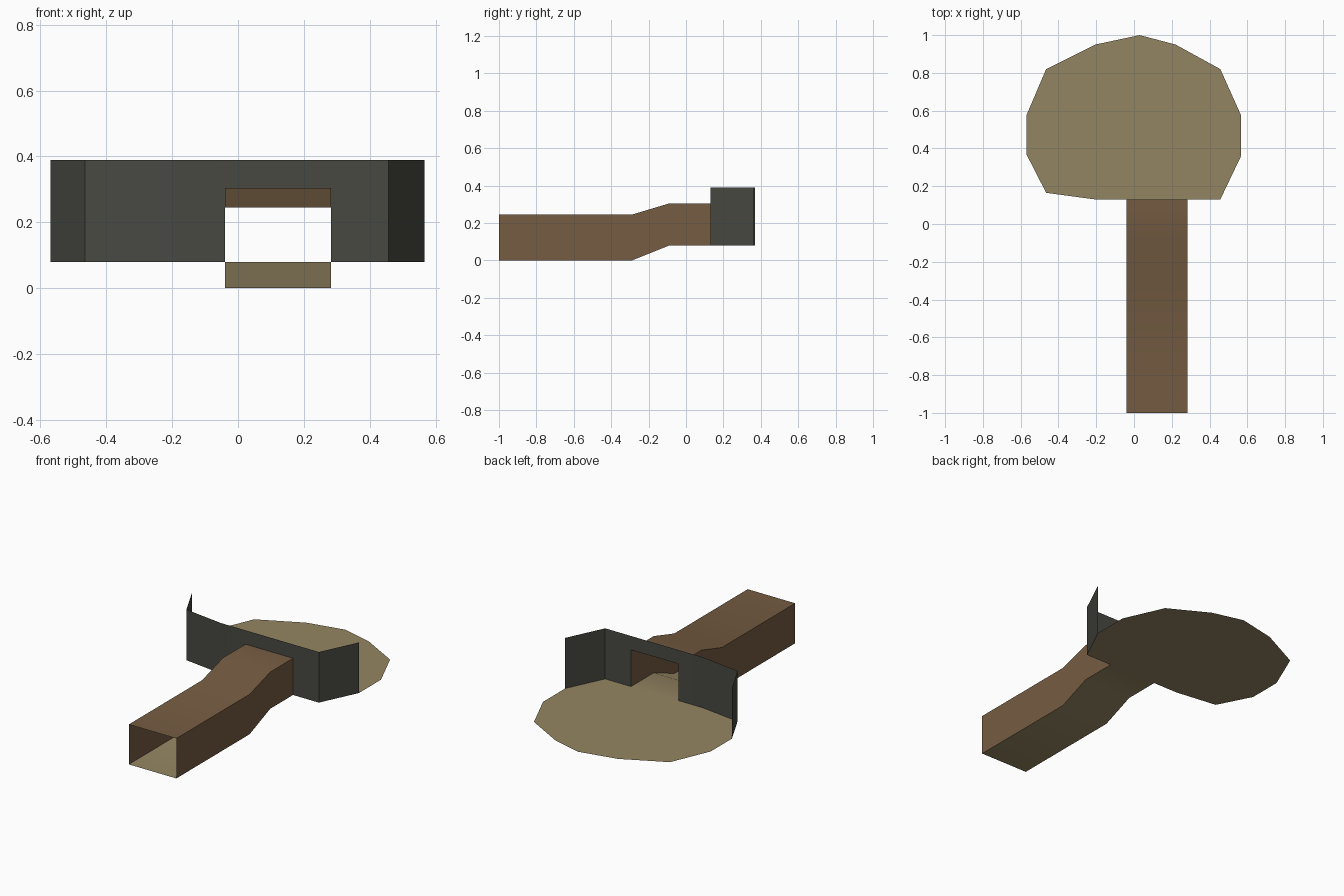
import bpy, bmesh, math

if "Cube" in bpy.data.objects:
    bpy.data.objects.remove(bpy.data.objects["Cube"])


def material(name, rgb):
    m = bpy.data.materials.new(name)
    m.diffuse_color = (*rgb, 1)
    m.use_nodes = True
    m.node_tree.nodes["Principled BSDF"].inputs["Base Color"].default_value = m.diffuse_color
    return m


tan = material("sandy floor", (0.296, 0.233, 0.122))
brown = material("brown earth", (0.178, 0.107, 0.054))
grey = material("dark stone", (0.065, 0.065, 0.055))


def sheet(name, rows, mat, skip=()):
    """Grid surface through rows of points, leaving out skipped (row, column) cells."""
    bm = bmesh.new()
    grid = [[bm.verts.new(p) for p in row] for row in rows]
    for r in range(len(grid) - 1):
        for c in range(len(grid[r]) - 1):
            if (r, c) not in skip:
                bm.faces.new((grid[r][c], grid[r][c + 1],
                              grid[r + 1][c + 1], grid[r + 1][c]))
    finish(name, bm, mat)


def finish(name, bm, mat):
    me = bpy.data.meshes.new(name)
    bm.to_mesh(me)
    bm.free()
    me.materials.append(mat)
    ob = bpy.data.objects.new(name, me)
    bpy.context.collection.objects.link(ob)
    bpy.ops.object.select_all(action='DESELECT')
    bpy.context.view_layer.objects.active = ob
    ob.select_set(True)
    bpy.ops.object.shade_smooth_by_angle(angle=math.radians(30))


FLOOR, DOOR, TOP = 0.08, 0.305, 0.39
LEFT, RIGHT = -0.04, 0.282

# Corridor stations: y, floor height, ceiling height
path = [(-1, 0, 0.245), (-0.29, 0, 0.245), (-0.09, FLOOR, DOOR), (0.13, FLOOR, DOOR)]

# Corridor floor, ceiling and side walls
sheet("corridor_floor", [[(LEFT, y, f), (RIGHT, y, f)] for y, f, c in path], tan)
sheet("corridor_ceiling", [[(LEFT, y, c), (RIGHT, y, c)] for y, f, c in path], brown)
for side, x in (("left", LEFT), ("right", RIGHT)):
    sheet(f"corridor_{side}_wall", [[(x, y, f), (x, y, c)] for y, f, c in path], brown)

# Round room floor
outline = [(-0.57, 0.37), (-0.465, 0.165), (-0.205, 0.13), (LEFT, 0.13), (RIGHT, 0.13),
           (0.457, 0.13), (0.567, 0.36), (0.567, 0.575), (0.457, 0.82), (0.22, 0.95),
           (0.03, 1.0), (-0.205, 0.95), (-0.465, 0.82), (-0.57, 0.575)]
bm = bmesh.new()
bm.faces.new([bm.verts.new((x, y, FLOOR)) for x, y in outline])
finish("room_floor", bm, tan)

# Front room wall with the doorway cell left open
sheet("room_wall", [[(x, y, z) for x, y in outline[:7]] for z in (FLOOR, DOOR, TOP)],
      grey, skip={(0, 3)})
